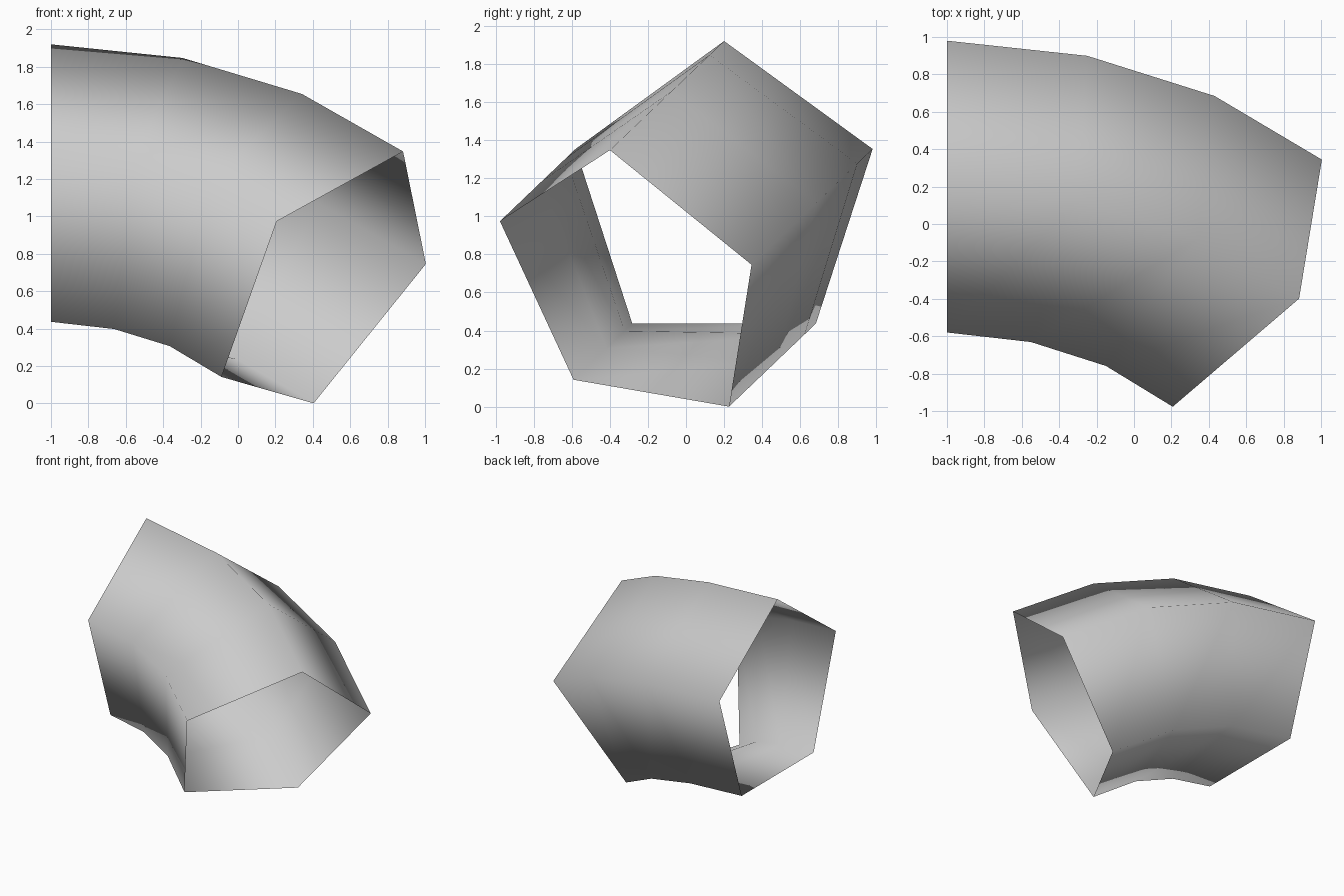
import bpy
import bmesh
from math import radians, sin, cos, tau
from mathutils import Vector, Matrix

# Remove the default cube
cube = bpy.data.objects.get("Cube")
if cube:
    bpy.data.objects.remove(cube, do_unlink=True)

# Plain grey material
grey = bpy.data.materials.new("plain grey")
grey.use_nodes = True
colour = (0.6, 0.6, 0.6, 1.0)
grey.diffuse_color = colour
grey.node_tree.nodes["Principled BSDF"].inputs["Base Color"].default_value = colour

SIDES = 5
RADIUS = 0.82
start = Vector((-1.0, 0.2, 1.1))
forward = Vector((1, 0, 0))
bend = Vector((0, -0.723, -0.691)).normalized()   # direction the tube curves towards
axis = forward.cross(bend)

# Centre line: distance forward, distance along the bend, tilt of the ring
path = [(0, 0, 0), (0.553, 0.085, 15.5), (1.05, 0.303, 31), (1.482, 0.663, 45)]

# Open five-sided tube swept along the bend
bm = bmesh.new()
rings = []
for along, drop, tilt in path:
    centre = start + forward * along + bend * drop
    turn = Matrix.Rotation(radians(tilt), 3, axis)
    ring = []
    for i in range(SIDES):
        a = tau * i / SIDES
        ring.append(bm.verts.new(centre + turn @ Vector((0, sin(a), cos(a))) * RADIUS))
    rings.append(ring)

for near, far in zip(rings, rings[1:]):
    for i in range(SIDES):
        j = (i + 1) % SIDES
        bm.faces.new((near[i], far[i], far[j], near[j]))

# Make the surface face outwards
bm.normal_update()
first = bm.faces[:][0]
if first.normal.dot(first.calc_center_median() - start) < 0:
    bmesh.ops.reverse_faces(bm, faces=bm.faces[:])

mesh = bpy.data.meshes.new("bent_tube")
bm.to_mesh(mesh)
bm.free()
mesh.materials.append(grey)
mesh.shade_smooth()
tube = bpy.data.objects.new("bent_tube", mesh)
bpy.context.collection.objects.link(tube)
